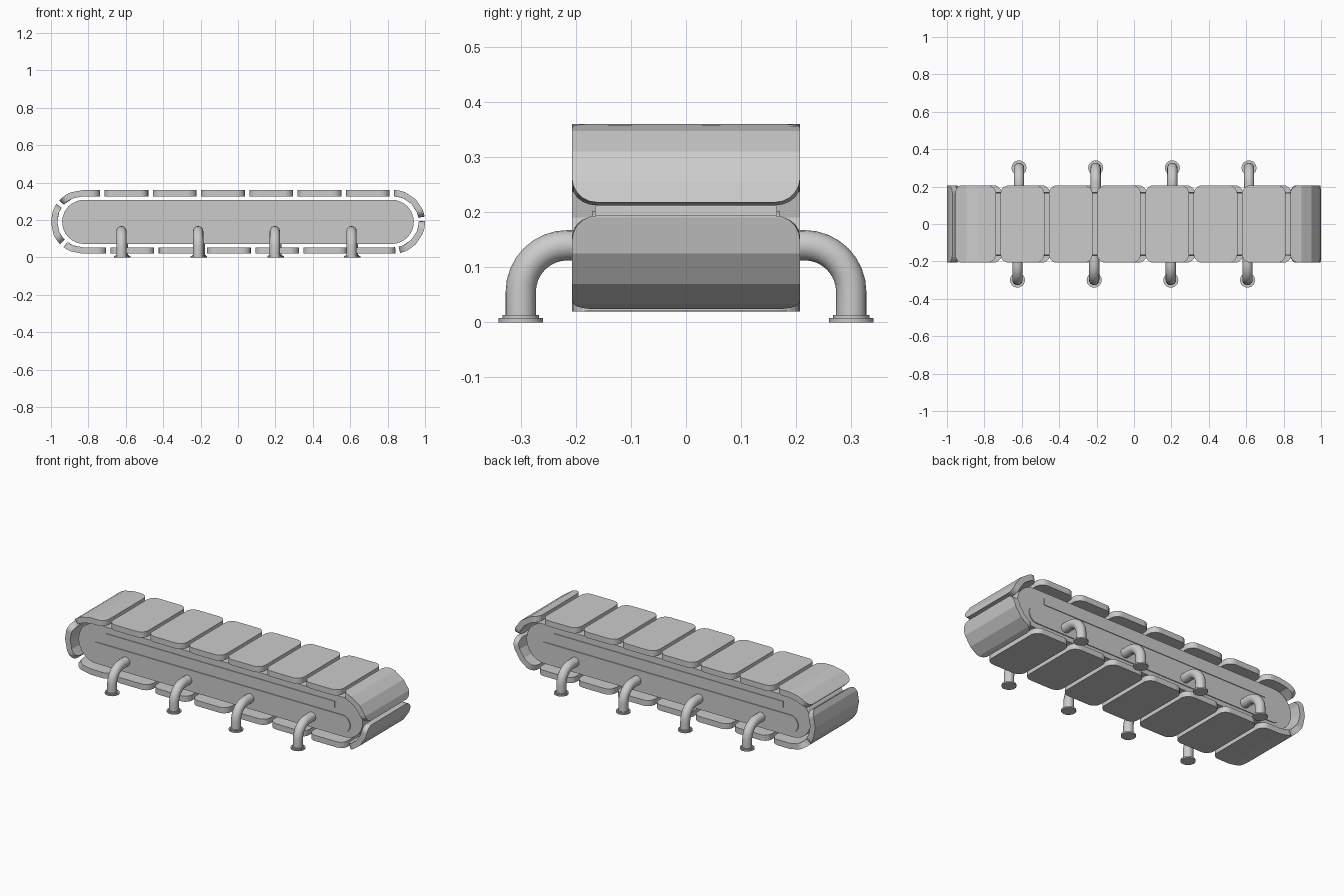
import bpy, bmesh, math
from mathutils import Vector

if "Cube" in bpy.data.objects:
    bpy.data.objects.remove(bpy.data.objects["Cube"])

CZ, HALF, R = 0.19, 0.83, 0.17       # track centre height, straight half length, outer radius
ARC = math.pi * R
PERIM = 4 * HALF + 2 * ARC
COUNT, GAP, THICK, PAD_W = 17, 0.024, 0.034, 0.207
PITCH = PERIM / COUNT


def finish(bm, name, smooth=False):
    bmesh.ops.recalc_face_normals(bm, faces=bm.faces)
    me = bpy.data.meshes.new(name)
    bm.to_mesh(me)
    bm.free()
    ob = bpy.data.objects.new(name, me)
    bpy.context.collection.objects.link(ob)
    if smooth:
        bpy.ops.object.select_all(action='DESELECT')
        ob.select_set(True)
        bpy.context.view_layer.objects.active = ob
        bpy.ops.object.shade_smooth_by_angle(angle=math.radians(30))
    return ob


def rounded_rect(x0, x1, y0, y1, r, n):
    pts = []
    for cx, cy, a0 in ((x1 - r, y1 - r, 0), (x0 + r, y1 - r, 90),
                       (x0 + r, y0 + r, 180), (x1 - r, y0 + r, 270)):
        for i in range(n + 1):
            a = math.radians(a0 + 90 * i / n)
            pts.append((cx + r * math.cos(a), cy + r * math.sin(a)))
    return pts


def on_track(s, y, d):
    """Point at distance s along the outer track loop, d inside it (clockwise from top centre)."""
    s %= PERIM
    if s < HALF:
        return Vector((s, y, CZ + R - d))
    s -= HALF
    if s < ARC:
        a = math.pi / 2 - s / R
        return Vector((HALF + (R - d) * math.cos(a), y, CZ + (R - d) * math.sin(a)))
    s -= ARC
    if s < 2 * HALF:
        return Vector((HALF - s, y, CZ - R + d))
    s -= 2 * HALF
    if s < ARC:
        a = -math.pi / 2 - s / R
        return Vector((-HALF + (R - d) * math.cos(a), y, CZ + (R - d) * math.sin(a)))
    return Vector((s - ARC - HALF, y, CZ + R - d))


# Track pads: flat rounded plates, cut at the arc segments, then wrapped on the loop
cuts = [start + ARC * i / 8 for start in (HALF, 3 * HALF + ARC) for i in range(9)]
for k in range(COUNT):
    s0 = 0.823 + k * PITCH + GAP / 2
    s1 = s0 + PITCH - GAP
    bm = bmesh.new()
    bm.faces.new([bm.verts.new((x, y, 0)) for x, y in
                  rounded_rect(s0, s1, -PAD_W, PAD_W, 0.046, 5)])
    for c in cuts + [c + PERIM for c in cuts]:
        if s0 < c < s1:
            bmesh.ops.bisect_plane(bm, geom=bm.verts[:] + bm.edges[:] + bm.faces[:],
                                   plane_co=(c, 0, 0), plane_no=(1, 0, 0))
    ext = bmesh.ops.extrude_face_region(bm, geom=bm.faces[:], use_keep_orig=True)
    for v in ext['geom']:
        if isinstance(v, bmesh.types.BMVert):
            v.co.z = THICK
    for v in bm.verts:
        v.co = on_track(*v.co)
    finish(bm, f"track_pad_{k + 1}")


def side_prism(name, pts, y0, y1):
    bm = bmesh.new()
    f = bm.faces.new([bm.verts.new((x, y0, z)) for x, z in pts])
    ext = bmesh.ops.extrude_face_region(bm, geom=[f], use_keep_orig=True)
    bmesh.ops.translate(bm, vec=(0, y1 - y0, 0),
                        verts=[v for v in ext['geom'] if isinstance(v, bmesh.types.BMVert)])
    return finish(bm, name)


# Inner body
side_prism("inner_body", rounded_rect(-0.94, 0.94, 0.072, 0.308, 0.1179, 8), -0.165, 0.165)

# Side panels and long trim strips on both sides
for side, tag in ((-1, "front"), (1, "back")):
    side_prism(f"{tag}_side_panel", rounded_rect(-0.86, 0.86, 0.10, 0.202, 0.0509, 6),
               side * 0.16, side * 0.170)
    side_prism(f"{tag}_trim_strip", [(-0.76, 0.232), (0.757, 0.232), (0.757, 0.27), (-0.76, 0.27)],
               side * 0.16, side * 0.169)


def bent_leg(name, x, side):
    """Pipe swept along a quarter bend, from the body down to the floor."""
    bend, r, sides = 0.085, 0.0275, 16
    path = [(0.15, 0.14, 0)]
    for i in range(9):
        a = math.pi / 2 * i / 8
        path.append((0.215 + bend * math.sin(a), 0.055 + bend * math.cos(a), a))
    path.append((0.30, 0.004, math.pi / 2))
    bm = bmesh.new()
    rings = []
    for y, z, a in path:
        ring = []
        for j in range(sides):
            t = 2 * math.pi * j / sides
            u = r * math.cos(t)
            ring.append(bm.verts.new((x + r * math.sin(t),
                                      side * (y + u * math.sin(a)), z + u * math.cos(a))))
        rings.append(ring)
    for a, b in zip(rings, rings[1:]):
        for j in range(sides):
            bm.faces.new((a[j], a[(j + 1) % sides], b[(j + 1) % sides], b[j]))
    bm.faces.new(rings[0])
    bm.faces.new(rings[-1])
    finish(bm, name, True)


def foot(name, x, y):
    # Floor flange with a smaller collar on top
    bm = bmesh.new()
    for rad, z0, z1 in ((0.04, 0, 0.008), (0.033, 0.006, 0.013)):
        ret = bmesh.ops.create_cone(bm, cap_ends=True, segments=20, radius1=rad,
                                    radius2=rad, depth=z1 - z0)
        bmesh.ops.translate(bm, verts=ret['verts'], vec=(x, y, (z0 + z1) / 2))
    finish(bm, name, True)


# Four bent legs per side
for side, tag, shift in ((-1, "front", -0.008), (1, "back", 0)):
    for i, x in enumerate((-0.615, -0.205, 0.205, 0.615)):
        bent_leg(f"{tag}_leg_{i + 1}", x + shift, side)
        foot(f"{tag}_foot_{i + 1}", x + shift, side * 0.30)
